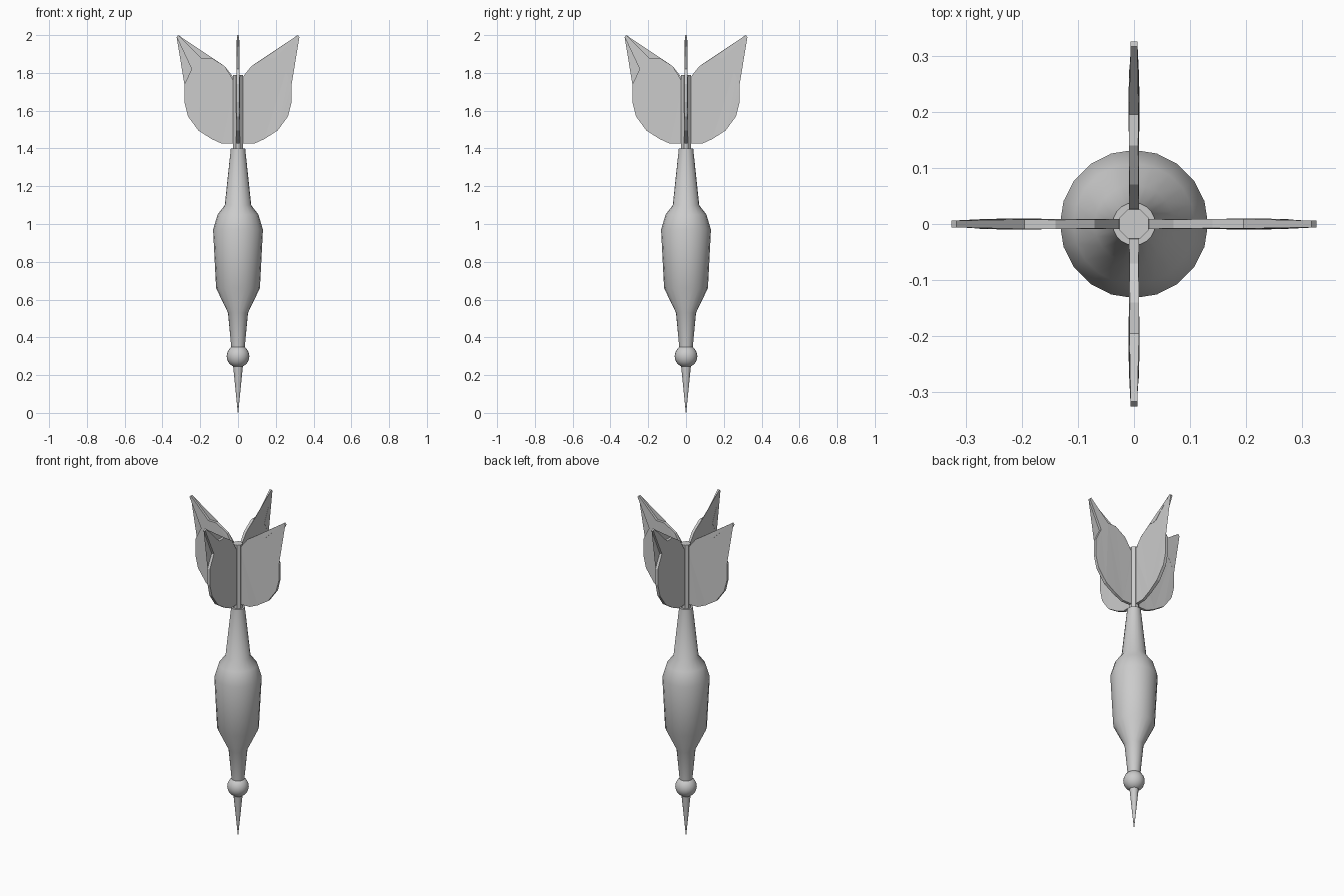
import bpy, bmesh
from math import cos, sin, pi

if "Cube" in bpy.data.objects:
    bpy.data.objects.remove(bpy.data.objects["Cube"])


def make_object(name, bm, smooth=None):
    bmesh.ops.recalc_face_normals(bm, faces=bm.faces)
    mesh = bpy.data.meshes.new(name)
    bm.to_mesh(mesh)
    bm.free()
    ob = bpy.data.objects.new(name, mesh)
    bpy.context.collection.objects.link(ob)
    if smooth:
        bpy.ops.object.select_all(action='DESELECT')
        bpy.context.view_layer.objects.active = ob
        ob.select_set(True)
        bpy.ops.object.shade_smooth_by_angle(angle=smooth)
    return ob


def lathe(name, profile, sides, start=pi / 2, smooth=None):
    """Closed turned part from (radius, z) rings, bottom to top."""
    bm = bmesh.new()
    rings = []
    for r, z in profile:
        rings.append([bm.verts.new((r * cos(start + 2 * pi * i / sides),
                                    r * sin(start + 2 * pi * i / sides), z))
                      for i in range(sides)])
    for a, b in zip(rings, rings[1:]):
        for i in range(sides):
            j = (i + 1) % sides
            bm.faces.new((a[i], a[j], b[j], b[i]))
    bm.faces.new(rings[0])
    bm.faces.new(rings[-1])
    return make_object(name, bm, smooth)


# Turned barrel
lathe("barrel", [(0.035, 0.34), (0.053, 0.53), (0.116, 0.66), (0.132, 0.97),
                 (0.108, 1.05), (0.07, 1.10), (0.038, 1.40)], 20, smooth=0.7)

# Needle point
lathe("needle", [(0.001, 0.0), (0.026, 0.25)], 12, smooth=0.7)

# Round collar between needle and barrel
bm = bmesh.new()
bmesh.ops.create_uvsphere(bm, u_segments=20, v_segments=12, radius=0.06)
bmesh.ops.translate(bm, verts=bm.verts, vec=(0, 0, 0.30))
make_object("collar_ball", bm, 0.7)

# Octagonal stem holding the flights
lathe("stem", [(0.028, 1.39), (0.028, 1.79)], 8, start=pi / 8)

# Four flights: outline as (distance out, z, half thickness)
outline = [(0.015, 1.425, 0.009), (0.085, 1.425, 0.008), (0.14, 1.45, 0.009),
           (0.21, 1.495, 0.010), (0.265, 1.57, 0.009), (0.284, 1.645, 0.008),
           (0.284, 1.74, 0.008), (0.245, 1.82, 0.008), (0.325, 1.99, 0.006),
           (0.316, 2.0, 0.006), (0.195, 1.88, 0.009), (0.14, 1.88, 0.009),
           (0.07, 1.835, 0.008), (0.027, 1.765, 0.009), (0.015, 1.765, 0.009)]
for k in range(4):
    bm = bmesh.new()
    front = [bm.verts.new((x, -t, z)) for x, z, t in outline]
    back = [bm.verts.new((x, t, z)) for x, z, t in outline]
    sides = [bm.faces.new(front), bm.faces.new(back)]
    for i in range(len(outline)):
        j = (i + 1) % len(outline)
        bm.faces.new((front[i], front[j], back[j], back[i]))
    bmesh.ops.triangulate(bm, faces=sides)
    for v in bm.verts:
        x, y = v.co.x, v.co.y
        c, s = cos(k * pi / 2), sin(k * pi / 2)
        v.co.x, v.co.y = x * c - y * s, x * s + y * c
    make_object(f"flight_{k + 1}", bm)
